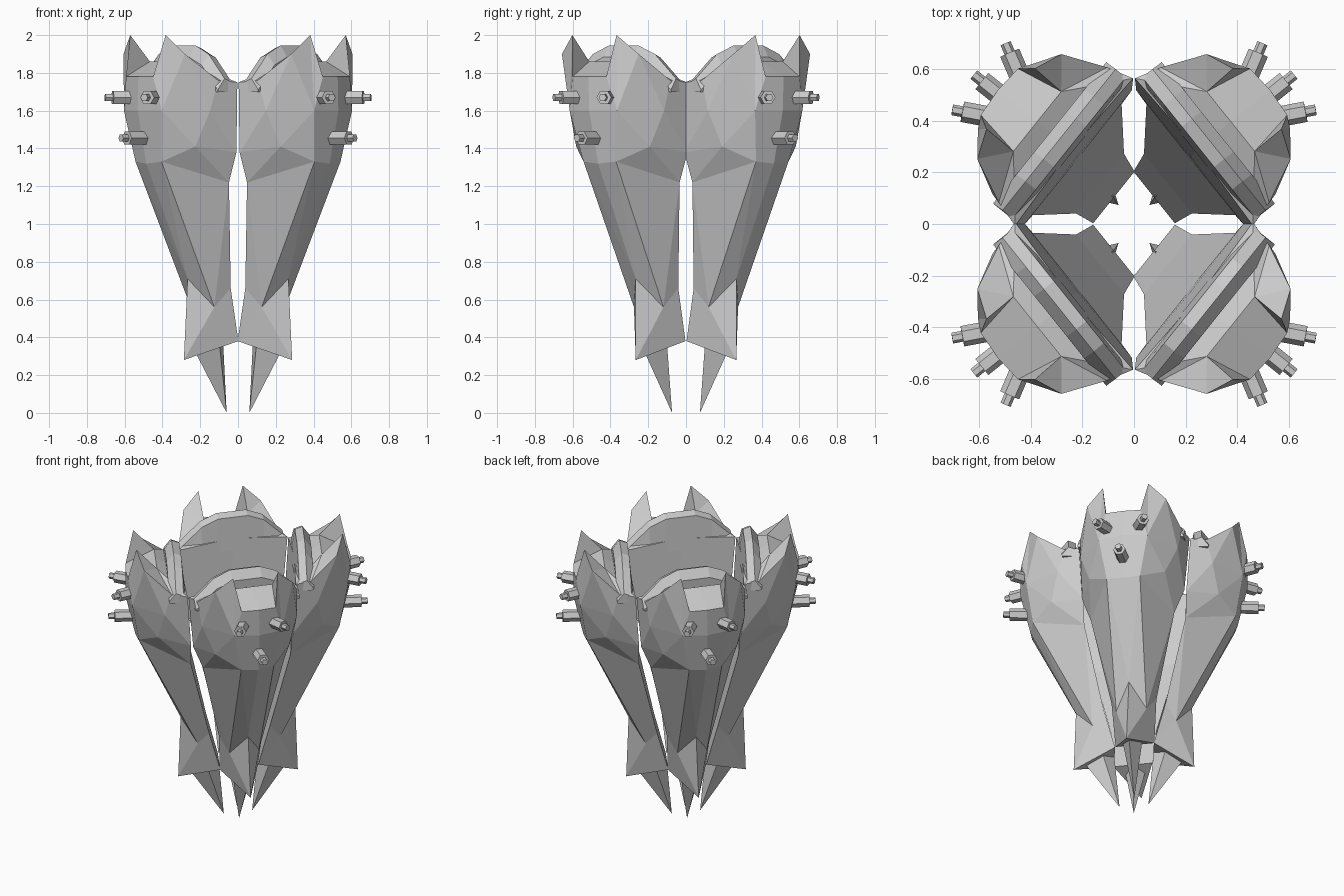
import bpy, bmesh, math
from mathutils import Matrix, Vector

cube = bpy.data.objects.get("Cube")
if cube:
    bpy.data.objects.remove(cube)

AXIS = math.radians(38.7)


def place(p):
    """Petal space (outward, sideways, up) to world, with the petal's sideways lean."""
    u, v, z = p
    v += 0.02 + 0.03 * z
    c, s = math.cos(AXIS), math.sin(AXIS)
    return Vector((c * u - s * v, s * u + c * v, z))


def finish(name, bm):
    """Turn petal geometry into an object repeated in all four quadrants."""
    for v in bm.verts:
        v.co = place(v.co)
    bmesh.ops.recalc_face_normals(bm, faces=bm.faces)
    mesh = bpy.data.meshes.new(name)
    bm.to_mesh(mesh)
    bm.free()
    ob = bpy.data.objects.new(name, mesh)
    bpy.context.collection.objects.link(ob)
    mod = ob.modifiers.new("four_petals", 'MIRROR')
    mod.use_axis = (True, True, False)
    mod.use_mirror_merge = False
    return ob


# Petal shell: half of it by named corners, the other half mirrored
corners = dict(
    # seam edge, top to bottom
    fa=(.355, .365, 1.75), fb=(.33, .337, 1.38), fc=(.327, .275, 1.22),
    fd=(.2, .148, .66), fe=(.125, .128, .38),
    # horned rim
    ea=(.46, .335, 1.76), aa=(.63, .26, 1.9), ha=(.675, .15, 2),
    na=(.726, .115, 1.78), ca=(.735, 0, 1.78),
    # bulge
    eb=(.5, .32, 1.6), hb=(.7, .16, 1.6), cb=(.735, 0, 1.6),
    pa=(.54, .25, 1.41), pb=(.655, .11, 1.33), cc=(.67, 0, 1.32),
    # lower heel
    q=(.27, .1, .56), t=(.375, 0, .71), w=(.39, 0, .28),
    # top deck and inner wall
    k=(.54, .148, 1.86), kc=(.54, 0, 1.86), ia=(.37, 0, 1.78),
    ib=(.335, 0, 1.38), ic=(.327, 0, 1.22), id=(.2, 0, .66), ie=(.125, 0, .38),
)
faces = """fa ea eb fb|fb eb pa|fb pa fc|pa pb fc|ea aa eb|aa ha hb|aa hb eb|hb pa eb
ha na hb|na ca cb hb|hb cb cc pb|hb pb pa|fc pb q|fc q fd|pb cc t|pb t q|q t w
fd q fe|q w fe|fe w ie|fa ea k|ea aa k|aa ha k|ha na k|na ca kc k|fa k kc ia
fa fb ib ia|fb fc ic ib|fc fd id ic|fd fe ie id""".replace("\n", "|").split("|")

bm = bmesh.new()
for side in (1, -1):
    vs = {n: bm.verts.new((u, side * v, z)) for n, (u, v, z) in corners.items()}
    for f in faces:
        bm.faces.new([vs[n] for n in f.split()])
bmesh.ops.remove_doubles(bm, verts=bm.verts, dist=1e-4)
finish("petal_shell", bm)

# Raised collar along the inner top edge of each petal
stations = [(.35, 1.77), (.21, 1.9), (.1, 1.945)]
stations += [(-v, z) for v, z in reversed(stations)]
bm = bmesh.new()
rings = []
for v, z in stations:
    section = [(.36, 1.7), (.38, z - .02), (.43, z), (.475, z - .06), (.47, 1.7)]
    rings.append([bm.verts.new((u, v, h)) for u, h in section])
for a, b in zip(rings, rings[1:]):
    for i in range(len(a)):
        j = (i + 1) % len(a)
        bm.faces.new((a[i], a[j], b[j], b[i]))
bm.faces.new(rings[0])
bm.faces.new(rings[-1])
finish("inner_collar", bm)

# Fang under each petal
bm = bmesh.new()
base = [bm.verts.new(p) for p in
        ((.13, 0, .42), (.22, .075, .42), (.34, 0, .36), (.22, -.075, .42))]
tip = bm.verts.new((.093, 0, 0))
bm.faces.new(base)
for i in range(4):
    bm.faces.new((base[i], base[(i + 1) % 4], tip))
finish("fang", bm)

# Three hexagonal bolts on the outside of each petal
bm = bmesh.new()


def bolt(end, angle):
    out = Matrix.Rotation(math.radians(angle), 4, 'Z')
    for radius, length, back in ((.04, .16, .04), (.021, .05, 0)):
        m = (Matrix.Translation(end) @ out
             @ Matrix.Translation((-back - length / 2, 0, 0))
             @ Matrix.Rotation(math.pi / 2, 4, 'Y'))
        bmesh.ops.create_cone(bm, cap_ends=True, segments=6, radius1=radius,
                              radius2=radius, depth=length, matrix=m)


for side in (1, -1):
    bolt((.825, side * .165, 1.67), side * 28)
bolt((.845, 0, 1.455), 0)
finish("bolts", bm)
